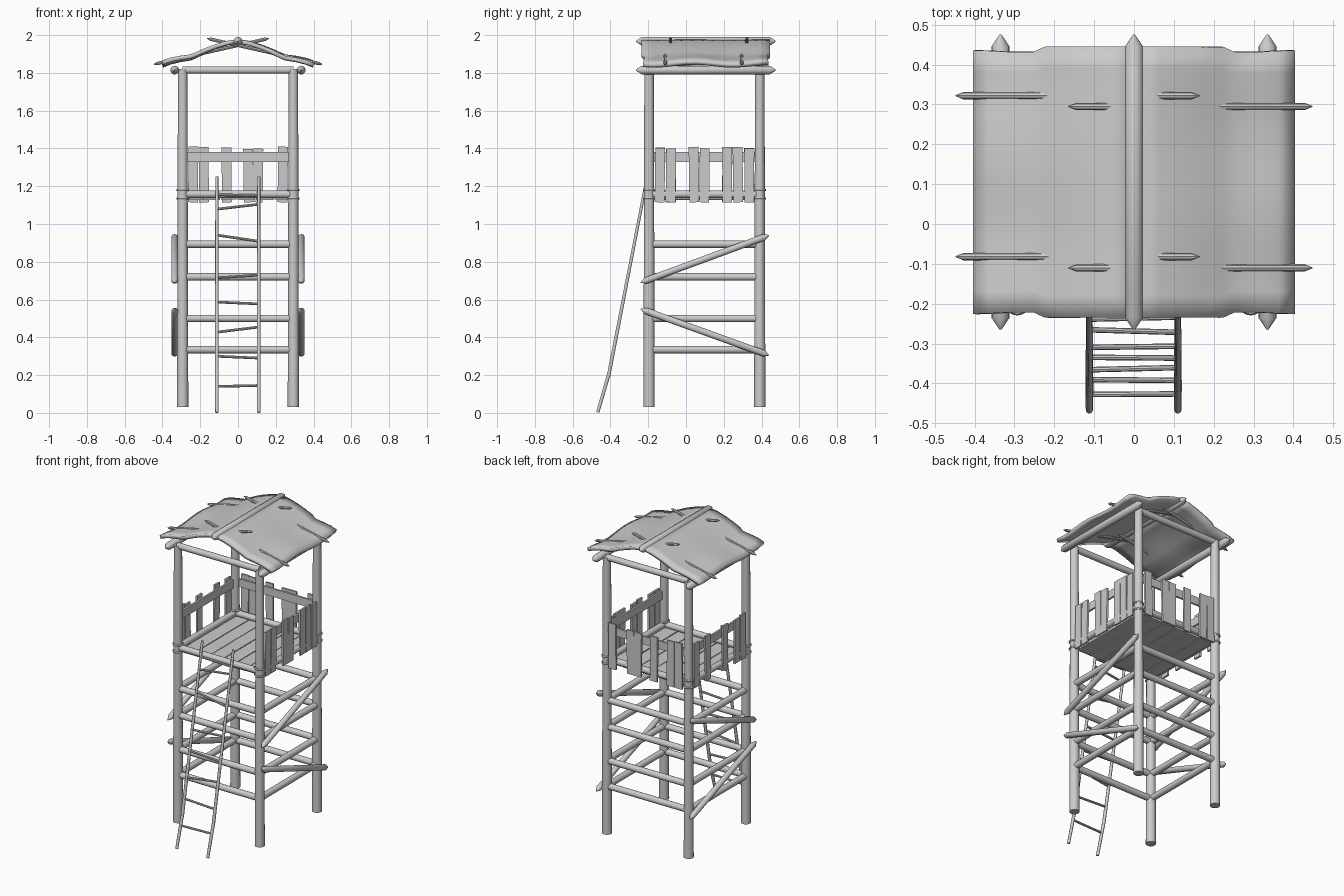
import bpy, bmesh, math, random
from mathutils import Vector, Matrix

if "Cube" in bpy.data.objects:
    bpy.data.objects.remove(bpy.data.objects["Cube"])
random.seed(4)

YC = 0.0975          # tower centre in y (ladder leans out the front)
PX, PY = 0.293, 0.293


def finish(name, bm, smooth=True):
    bmesh.ops.recalc_face_normals(bm, faces=bm.faces)
    me = bpy.data.meshes.new(name)
    bm.to_mesh(me)
    bm.free()
    ob = bpy.data.objects.new(name, me)
    bpy.context.collection.objects.link(ob)
    if smooth:
        bpy.context.view_layer.objects.active = ob
        ob.select_set(True)
        bpy.ops.object.shade_smooth_by_angle(angle=math.radians(40))
        ob.select_set(False)
    return ob


def pole(name, a, b, r1, r2=None, tip=0.0, n=14):
    """Round pole from a to b; tip adds sharpened ends inside that length."""
    a, b = Vector(a), Vector(b)
    r2 = r1 if r2 is None else r2
    d = b - a
    L = d.length
    rings = [(0, r1), (L, r2)]
    if tip:
        rings = [(0, r1 * .12), (tip, r1), (L - tip, r2), (L, r2 * .12)]
    rot = d.to_track_quat('Z', 'Y')
    bm = bmesh.new()
    loops = []
    for h, r in rings:
        loops.append([bm.verts.new(a + rot @ Vector((r * math.cos(2 * math.pi * i / n),
                      r * math.sin(2 * math.pi * i / n), h))) for i in range(n)])
    for p, q in zip(loops, loops[1:]):
        for i in range(n):
            bm.faces.new((p[i], p[(i + 1) % n], q[(i + 1) % n], q[i]))
    bm.faces.new(loops[0])
    bm.faces.new(loops[-1])
    return finish(name, bm)


def board(name, c, size, tilt=0.0, axis='X'):
    bm = bmesh.new()
    m = Matrix.Translation(c) @ Matrix.Rotation(tilt, 4, axis) @ Matrix.Diagonal((*size, 1))
    bmesh.ops.create_cube(bm, size=1, matrix=m)
    return finish(name, bm, False)


# corner posts with rope bindings at platform height
for sx in (-1, 1):
    for sy in (-1, 1):
        x, y = sx * PX, YC + sy * PY
        pole("corner_post", (x, y, 0.03), (x, y, 1.82), 0.03, 0.025, n=16)
        for z in (1.135, 1.18):
            bpy.ops.mesh.primitive_torus_add(location=(x, y, z), major_radius=0.027,
                                             minor_radius=0.007, major_segments=16, minor_segments=6)
            bpy.context.object.name = "post_binding"
            bpy.ops.object.shade_smooth_by_angle()

# horizontal beams around the tower: lower frame, platform, top
for z in (0.335, 0.50, 0.72, 0.893, 1.158):
    for s in (-1, 1):
        pole("cross_beam", (-PX, YC + s * PY, z), (PX, YC + s * PY, z), 0.02)
        pole("side_beam", (s * PX, YC - PY, z), (s * PX, YC + PY, z), 0.02)
for s in (-1, 1):
    pole("top_beam", (-PX, YC + s * PY, 1.815), (PX, YC + s * PY, 1.815), 0.02)
    pole("eave_pole", (s * 0.335, -0.265, 1.815), (s * 0.335, 0.475, 1.815), 0.023, tip=0.03)
    # diagonal braces
    pole("brace_upper", (s * .335, -.24, .69), (s * .335, .44, .94), 0.018, tip=0.03)
    pole("brace_lower", (s * .335, -.24, .55), (s * .335, .44, .305), 0.018, tip=0.03)

# platform floor boards
for i in range(6):
    w = 0.56 / 6
    board("floor_board", (-0.28 + w * (i + .5), YC, 1.137 + random.uniform(-.002, .002)),
          (w - 0.005, 0.57, 0.016))

# railing: rails and uneven pickets on both sides and the back
back = [-.237, -.181, -.06, .055, .106, .237]
side = {1: [-.138, -.08, .042, .098, .218, .275, .335], -1: [-.138, -.08, .042, .218, .335]}
for x in back:
    t = random.uniform(1.395, 1.412)
    board("back_picket", (x, YC + PY + .022, (t + 1.115) / 2), (.052, .012, t - 1.115),
          random.uniform(-.015, .015), 'Y')
board("back_rail", (0, YC + PY + .01, 1.355), (0.57, .012, .052))
for s in (-1, 1):
    board("side_rail", (s * (PX - .0), YC, 1.355), (.012, 0.57, .052))
    for y in side[s]:
        t = random.uniform(1.39, 1.41)
        board("side_picket", (s * (PX + .014), y, (t + 1.115) / 2), (.012, .052, t - 1.115),
              random.uniform(-.02, .02), 'X')

# ladder
for x in (-0.112, 0.11):
    pole("ladder_rail_low", (x, -.467, .003), (x, -.41, .2), .009, .010, n=10)
    pole("ladder_rail", (x, -.41, .195), (x, -.205, 1.25), .010, .008, n=10)
for z1, z2 in ((.14, .145), (.30, .29), (.427, .455), (.587, .577), (.715, .73),
               (.942, .908), (1.078, 1.105), (1.155, 1.15)):
    zy = lambda z: -.41 + (z - .2) * .195 if z > .2 else -.467 + z * .28
    pole("ladder_rung", (-.115, zy(z1), z1), (.113, zy(z2), z2), .007, n=8)

# roof: ridge pole, crossing rafters, bent hide sheets
pole("ridge_pole", (0, -0.265, 1.967), (0, 0.475, 1.967), 0.023, tip=0.03)
for s, ys in ((1, (-.11, .295)), (-1, (-.082, .322))):
    for y in ys:
        pole("rafter", (s * .448, y, 1.845), (-s * .165, y, 1.983), .009, tip=.02, n=8)

prof = [(.0, 1.968, .34), (.06, 1.957, .34), (.12, 1.938, .34), (.17, 1.918, .34), (.22, 1.895, .34),
        (.25, 1.882, .327), (.31, 1.873, .327), (.36, 1.862, .33), (.40, 1.846, .331)]
for s in (-1, 1):
    bm = bmesh.new()
    N = 12
    rows = []
    for x, z, h in prof:
        row = []
        for j in range(N + 1):
            v = -1 + 2 * j / N
            wob = .008 * (x / .4) * math.cos(v * 5 + s)
            row.append(bm.verts.new((s * x, .105 + v * h, z + wob)))
        rows.append(row)
    for p, q in zip(rows, rows[1:]):
        for j in range(N):
            bm.faces.new((p[j], p[j + 1], q[j + 1], q[j]))
    ob = finish("roof_sheet", bm)
    m = ob.modifiers.new("thickness", 'SOLIDIFY')
    m.thickness = 0.022
    m.offset = 0
